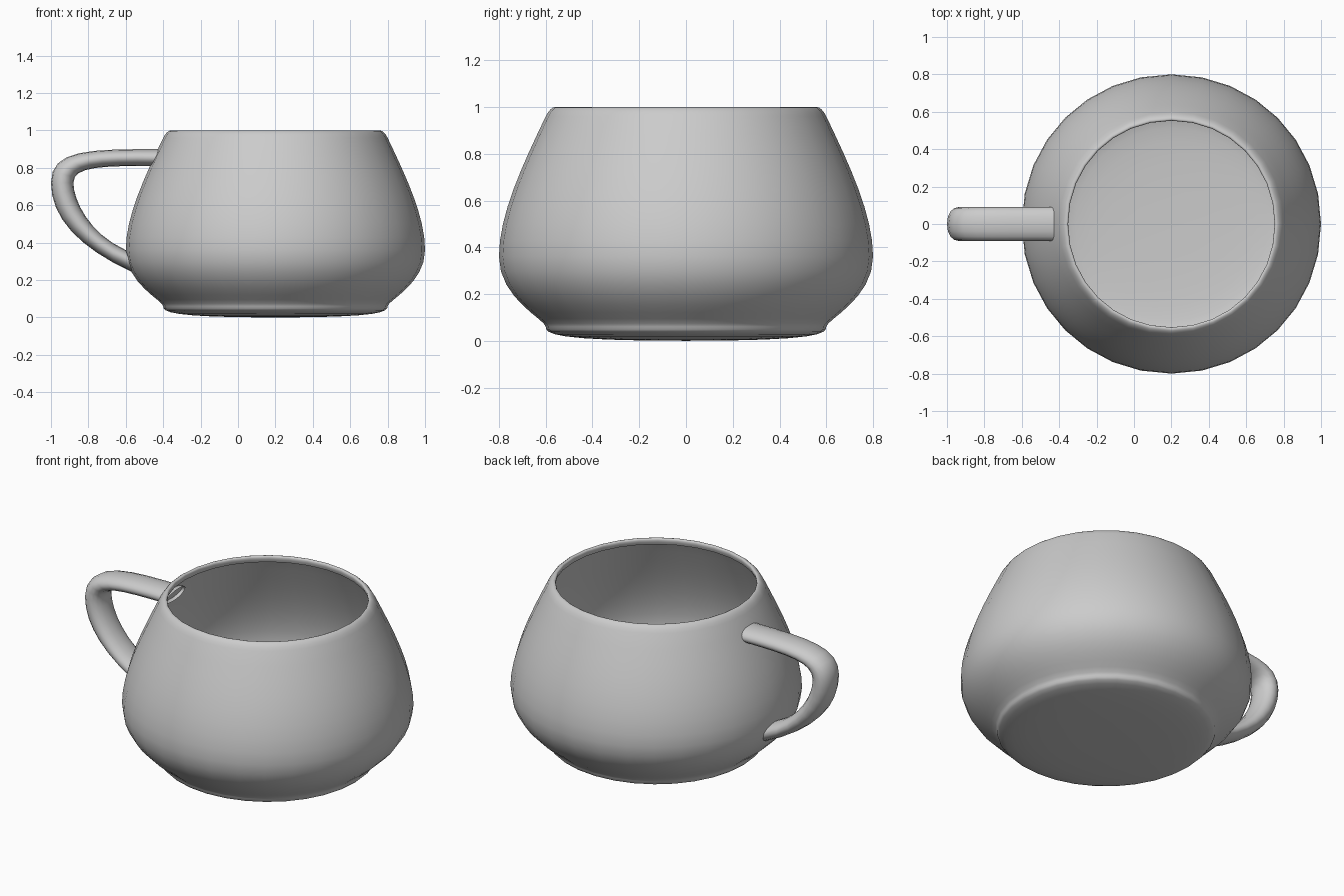
import bpy, bmesh
from mathutils import Vector

if "Cube" in bpy.data.objects:
    bpy.data.objects.remove(bpy.data.objects["Cube"])

S = 0.4        # curve units to model units
CX = 0.2       # body axis position
N = 8          # steps per curve span


def bezier(p, t):
    a, b, c, d = (Vector(q) for q in p)
    s = 1 - t
    return a * s**3 + b * 3 * s * s * t + c * 3 * s * t * t + d * t**3


def chain(spans, close=False):
    """Sample joined cubic spans without repeated joints."""
    pts = [bezier(sp, i / N) for sp in spans for i in range(N)]
    return pts if close else pts + [bezier(spans[-1], 1)]


def skin(name, rings):
    """Bridge closed rings of points into a smooth surface."""
    bm = bmesh.new()
    vs = [[bm.verts.new((x * S + CX, y * S, z * S)) for x, y, z in r] for r in rings]
    n = len(rings[0])
    for a, b in zip(vs, vs[1:]):
        for i in range(n):
            k = (i + 1) % n
            bm.faces.new((a[i], b[i], b[k], a[k]))
    bmesh.ops.remove_doubles(bm, verts=bm.verts[:], dist=1e-5)
    for f in bm.faces:
        f.smooth = True
    me = bpy.data.meshes.new(name)
    bm.to_mesh(me)
    bm.free()
    ob = bpy.data.objects.new(name, me)
    bpy.context.collection.objects.link(ob)
    return ob


# Body: rim, shoulder, belly and base revolved around the axis
profile = chain([
    [(1.4, 2.4), (1.3375, 2.53125), (1.4375, 2.53125), (1.5, 2.4)],
    [(1.5, 2.4), (1.75, 1.875), (2, 1.35), (2, 0.9)],
    [(2, 0.9), (2, 0.45), (1.5, 0.225), (1.5, 0.15)],
    [(1.5, 0.15), (1.5, 0.075), (1.425, 0), (0, 0)],
])
K = 0.56
circle = chain([
    [(1, 0), (1, K), (K, 1), (0, 1)],
    [(0, 1), (-K, 1), (-1, K), (-1, 0)],
    [(-1, 0), (-1, -K), (-K, -1), (0, -1)],
    [(0, -1), (K, -1), (1, -K), (1, 0)],
], close=True)
skin("pot_body", [[(r * c.x, r * c.y, z) for c in circle] for r, z in profile])

# Handle: rounded section swept between inner and outer side curves
inner = chain([
    [(-1.6, 2.025), (-2.3, 2.025), (-2.7, 2.025), (-2.7, 1.8)],
    [(-2.7, 1.8), (-2.7, 1.575), (-2.5, 1.125), (-2, 0.9)],
])
outer = chain([
    [(-1.5, 2.25), (-2.5, 2.25), (-3, 2.25), (-3, 1.8)],
    [(-3, 1.8), (-3, 1.35), (-2.65, 0.9375), (-1.9, 0.6)],
])
section = chain([   # (blend from inner to outer, y)
    [(0, 0), (0, 0.3), (1, 0.3), (1, 0)],
    [(1, 0), (1, -0.3), (0, -0.3), (0, 0)],
], close=True)
rings = []
for a, b in zip(inner, outer):
    mix = [(a.lerp(b, s.x), s.y) for s in section]
    rings.append([(p.x, y, p.y) for p, y in mix])
skin("handle", rings)
